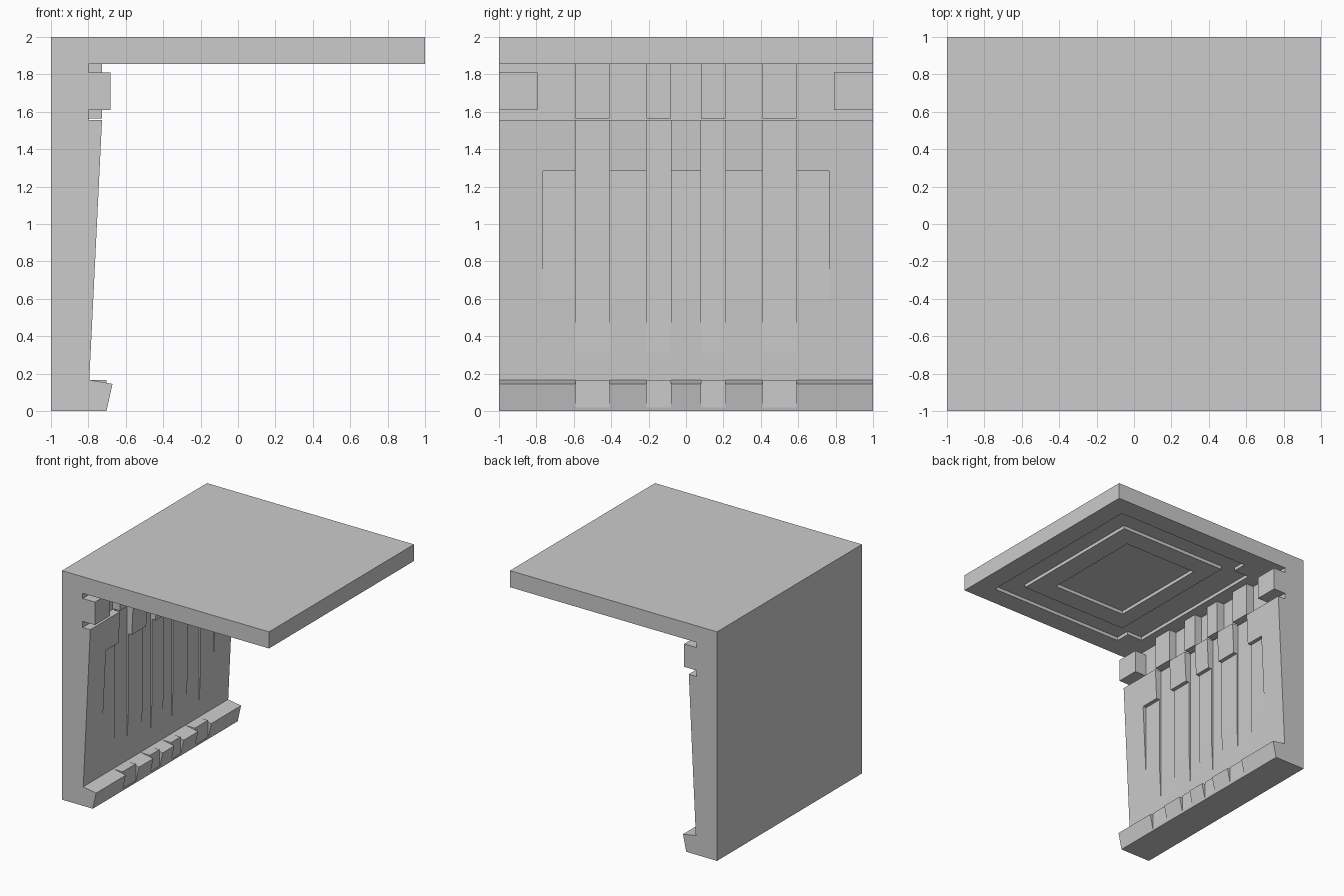
import bpy, bmesh

if "Cube" in bpy.data.objects:
    bpy.data.objects.remove(bpy.data.objects["Cube"])

def prism(bm, pts, axis, a, b):
    """Extrude a closed 2D outline along axis 'y' (points x,z) or 'z' (points x,y)."""
    def place(p, t):
        return (p[0], t, p[1]) if axis == 'y' else (p[0], p[1], t)
    face = bm.faces.new([bm.verts.new(place(p, a)) for p in pts])
    ext = bmesh.ops.extrude_face_region(bm, geom=[face])
    d = (0, b - a, 0) if axis == 'y' else (0, 0, b - a)
    bmesh.ops.translate(bm, verts=[g for g in ext['geom'] if isinstance(g, bmesh.types.BMVert)], vec=d)

def box(bm, x0, x1, y0, y1, z0, z1):
    prism(bm, [(x0, y0), (x1, y0), (x1, y1), (x0, y1)], 'z', z0, z1)

def make(name, bm):
    bmesh.ops.recalc_face_normals(bm, faces=bm.faces)
    me = bpy.data.meshes.new(name)
    bm.to_mesh(me)
    bm.free()
    ob = bpy.data.objects.new(name, me)
    bpy.context.collection.objects.link(ob)
    return ob

def boolean(target, name, op, boxes=(), outline=None, z=None):
    """Build a helper from boxes or an outline, apply it, then remove it."""
    bm = bmesh.new()
    for b in boxes:
        box(bm, *b)
    if outline:
        prism(bm, outline, 'z', *z)
    helper = make(name, bm)
    helper.hide_render = True
    mod = target.modifiers.new(name, 'BOOLEAN')
    mod.operation, mod.solver, mod.object = op, 'EXACT', helper
    bpy.context.view_layer.objects.active = target
    bpy.ops.object.modifier_apply(modifier=name)
    bpy.data.objects.remove(helper)

# wall and ceiling: one side profile extruded along y
bm = bmesh.new()
prism(bm, [(-1, 0), (-.703, 0), (-.671, .145), (-.795, .167), (-.727, 1.557),
           (-.8, 1.557), (-.8, 1.855), (1, 1.855), (1, 2), (-1, 2)], 'y', -1, 1)
body = make("wall_and_ceiling", bm)

# y ranges of the four vertical channels
bands = [(-.59, -.408), (-.21, -.08), (.08, .21), (.408, .59)]

# plinth steps in the channels, then their flat fronts
boolean(body, "plinth_step", 'UNION', [(-.85, -.69, a, b, .1, .166) for a, b in bands])
boolean(body, "plinth_notch", 'DIFFERENCE', [(-.702, -.5, a, b, .02, .19) for a, b in bands])

# wall channels and the shallower sunken panels between them
boolean(body, "wall_channel", 'DIFFERENCE', [(-.788, -.5, a, b, .22, 1.565) for a, b in bands])
boolean(body, "wall_panel", 'DIFFERENCE', [(-.774, -.5, -.765, .765, .25, 1.283)])

# brackets above the channels and blocks at both ends of the cornice
boolean(body, "bracket", 'UNION', [(-.9, -.727, a, b, 1.565, 1.9) for a, b in bands])
boolean(body, "end_block", 'UNION', [(-.9, -.682, a, b, 1.61, 1.81) for a, b in [(-1, -.795), (.79, 1)]])

# ceiling coffer: sunken ring, raised square, sunken centre
half = [(.82, .82), (-.51, .82), (-.51, .69), (-.66, .69)]
boolean(body, "coffer_ring", 'DIFFERENCE',
        outline=half + [(x, -y) for x, y in reversed(half)], z=(1.8, 1.885))
boolean(body, "coffer_square", 'UNION', [(-.41, .645, -.64, .64, 1.855, 1.92)])
boolean(body, "coffer_centre", 'DIFFERENCE', [(-.26, .46, -.46, .46, 1.8, 1.885)])
